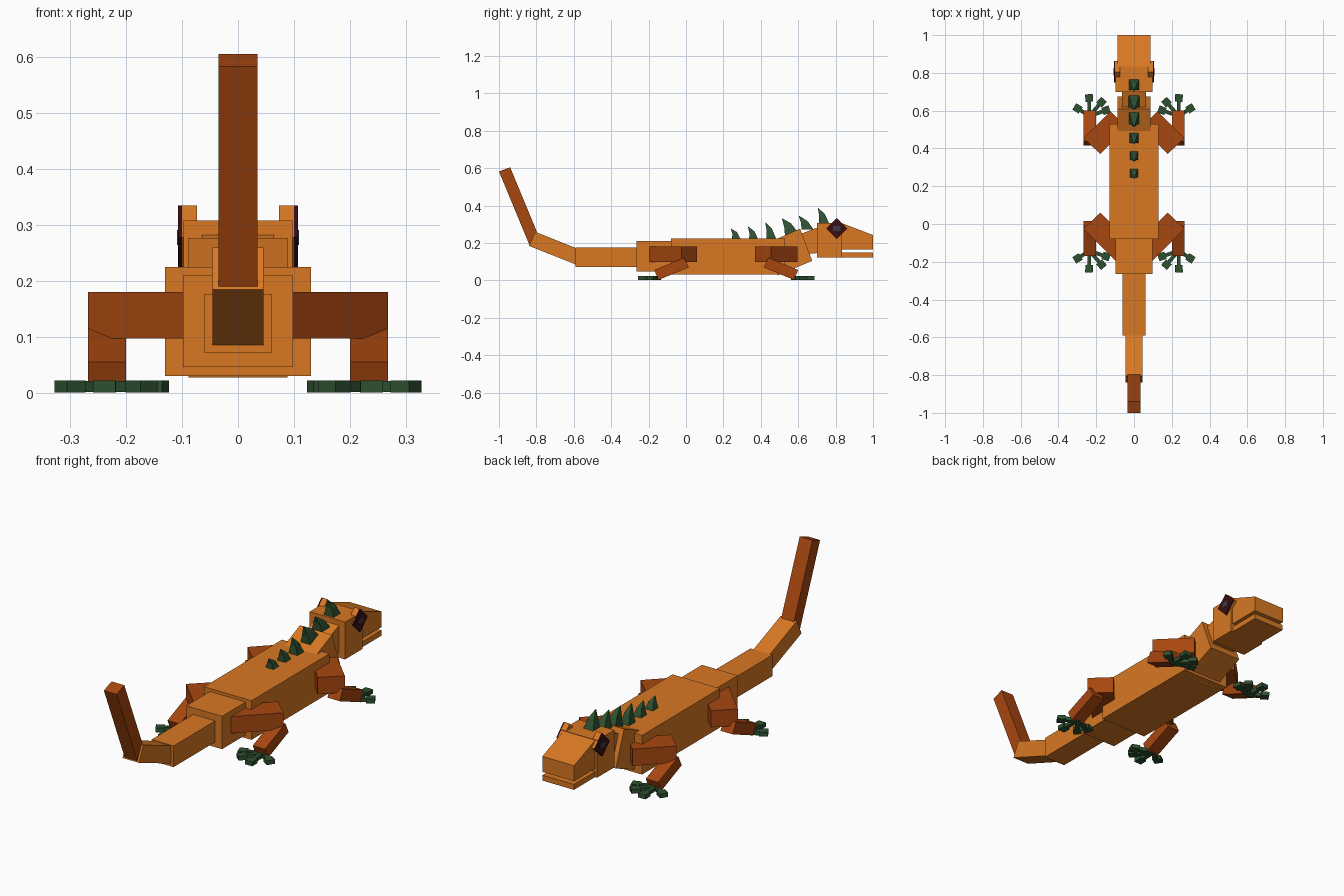
import bpy, math
from mathutils import Vector, Matrix

if "Cube" in bpy.data.objects:
    bpy.data.objects.remove(bpy.data.objects["Cube"])


def material(name, rgb):
    m = bpy.data.materials.new(name)
    m.diffuse_color = (*rgb, 1)
    m.use_nodes = True
    m.node_tree.nodes["Principled BSDF"].inputs["Base Color"].default_value = m.diffuse_color
    return m


ORANGE = material("orange skin", (0.69, 0.188, 0.017))
RUST = material("rust limbs", (0.39, 0.063, 0.005))
GREEN = material("dark green", (0.027, 0.082, 0.03))
RED = material("dark red eye", (0.042, 0.004, 0.006))
GREY = material("grey pupil", (0.045, 0.045, 0.065))


def loft(name, rings, mat):
    """Closed solid through rings of equal point count."""
    n = len(rings[0])
    verts = [p for r in rings for p in r]
    faces = [tuple(range(n))[::-1], tuple(range(len(verts) - n, len(verts)))]
    for k in range(len(rings) - 1):
        for i in range(n):
            j = (i + 1) % n
            faces.append((k * n + i, k * n + j, k * n + n + j, k * n + n + i))
    me = bpy.data.meshes.new(name)
    me.from_pydata(verts, [], faces)
    # make every normal point outwards
    import bmesh
    bm = bmesh.new()
    bm.from_mesh(me)
    bmesh.ops.recalc_face_normals(bm, faces=bm.faces)
    bm.to_mesh(me)
    bm.free()
    me.materials.append(mat)
    ob = bpy.data.objects.new(name, me)
    bpy.context.collection.objects.link(ob)
    return ob


def side_prism(name, profile, x0, x1, mat):
    """Extrude a (y, z) outline from x0 to x1."""
    return loft(name, [[(x, y, z) for y, z in profile] for x in (x0, x1)], mat)


def plan_prism(name, outline, z0, z1, mat):
    """Extrude an (x, y) outline from z0 to z1."""
    return loft(name, [[(x, y, z) for x, y in outline] for z in (z0, z1)], mat)


def box(name, w, y0, y1, z0, z1, mat):
    return side_prism(name, [(y0, z0), (y1, z0), (y1, z1), (y0, z1)], -w, w, mat)


# Trunk and tail
box("body", 0.13, -0.08, 0.53, 0.031, 0.225, ORANGE)
box("hips", 0.098, -0.265, 0.0, 0.047, 0.21, ORANGE)
box("tail_base", 0.06, -0.59, -0.2, 0.072, 0.177, ORANGE)
side_prism("tail_middle", [(-0.575, 0.08), (-0.55, 0.158), (-0.805, 0.26), (-0.84, 0.185)],
           -0.045, 0.045, ORANGE)
side_prism("tail_tip", [(-1.0, 0.583), (-0.836, 0.187), (-0.776, 0.209), (-0.94, 0.605)],
           -0.035, 0.035, RUST)

# Neck and head
side_prism("neck", [(0.435, 0.2), (0.61, 0.277), (0.675, 0.105), (0.49, 0.028)],
           -0.088, 0.088, ORANGE)
side_prism("nape", [(0.59, 0.24), (0.72, 0.29), (0.74, 0.15), (0.63, 0.14)],
           -0.064, 0.064, ORANGE)
box("head", 0.097, 0.70, 0.835, 0.123, 0.308, ORANGE)
side_prism("snout", [(0.80, 0.166), (1.0, 0.166), (1.0, 0.243), (0.835, 0.306), (0.80, 0.306)],
           -0.087, 0.087, ORANGE)
box("lower_jaw", 0.086, 0.80, 1.0, 0.123, 0.15, ORANGE)


def diamond(r, cy=0.806, cz=0.278):
    return [(cy + r, cz), (cy, cz + r), (cy - r, cz), (cy, cz - r)]


# Eyes: diamond socket, dark plate and small square pupil
for side, s in (("left", -1), ("right", 1)):
    side_prism(side + "_eye_socket", diamond(0.057), s * 0.073, s * 0.1, ORANGE)
    side_prism(side + "_eye", diamond(0.057), s * 0.1, s * 0.107, RED)
    pupil = [(0.806 + a * 0.019, 0.278 + b * 0.013)
             for a, b in ((1, 1), (-1, 1), (-1, -1), (1, -1))]
    side_prism(side + "_pupil", pupil, s * 0.107, s * 0.109, GREY)


# Legs: 45 degree upper leg, sloping shin, four fanned toes with square tips
TOES = ((0.238, 0.667), (0.299, 0.612), (0.172, 0.645), (0.148, 0.602))


def leg(prefix, s, fy, inner):
    """s mirrors in x, fy maps y for front or hind legs."""
    b, c = Vector((0.267, 0.455)), Vector((0.178, 0.37))
    d = Vector((-inner, inner))
    plan_prism(prefix + "_upper_leg",
               [(s * p.x, fy(p.y)) for p in (b + d, b, c, c + d)], 0.098, 0.181, RUST)
    shin = [(0.44, 0.122), (0.6, 0.056), (0.577, 0.003), (0.415, 0.07)]
    side_prism(prefix + "_lower_leg", [(fy(y), z) for y, z in shin], s * 0.2, s * 0.267, RUST)
    root = Vector((0.236, 0.572))
    for i, t in enumerate(TOES):
        tip = Vector(t)
        u = (tip - root).normalized()
        v = Vector((-u.y, u.x))
        stem = [root - v * .01, root + v * .01, tip + v * .01, tip - v * .01]
        pad = [tip + u * a * .02 + v * e * .02
               for a, e in ((1, 1), (-1, 1), (-1, -1), (1, -1))]
        for part, pts in (("toe", stem), ("toe_pad", pad)):
            plan_prism(f"{prefix}_{part}_{i + 1}", [(s * p.x, fy(p.y)) for p in pts],
                       0.002 + (part == "toe") * 0.001, 0.023 - (part == "toe") * 0.001, GREEN)


for side, s in (("left", -1), ("right", 1)):
    leg("front_" + side, s, lambda y: y, 0.142)
    leg("hind_" + side, s, lambda y: 0.43 - y, 0.175)

# Back spikes: base rear (y, z), base front (y, z), tip (y, z), half width
SPIKES = (((0.247, 0.222), (0.292, 0.222), (0.24, 0.277), 0.022),
          ((0.338, 0.222), (0.385, 0.222), (0.331, 0.288), 0.022),
          ((0.43, 0.222), (0.482, 0.222), (0.424, 0.31), 0.025),
          ((0.53, 0.232), (0.595, 0.262), (0.513, 0.332), 0.028),
          ((0.618, 0.272), (0.682, 0.272), (0.603, 0.346), 0.028),
          ((0.71, 0.303), (0.766, 0.303), (0.705, 0.388), 0.028))
for i, (rear, front, tip, w) in enumerate(SPIKES):
    r, f, t = Vector(rear), Vector(front), Vector(tip)
    m0 = r.lerp(t, 0.5) + Vector((0.004, 0))
    m1 = f.lerp(t, 0.5) + Vector((0.008, 0.008))
    rings = []
    for a, b, h in ((r, f, w), (m0, m1, w * 0.6), (t, t + Vector((0.002, 0)), 0.001)):
        rings.append([(-h, a.x, a.y), (h, a.x, a.y), (h, b.x, b.y), (-h, b.x, b.y)])
    loft(f"back_spike_{i + 1}", rings, GREEN)
